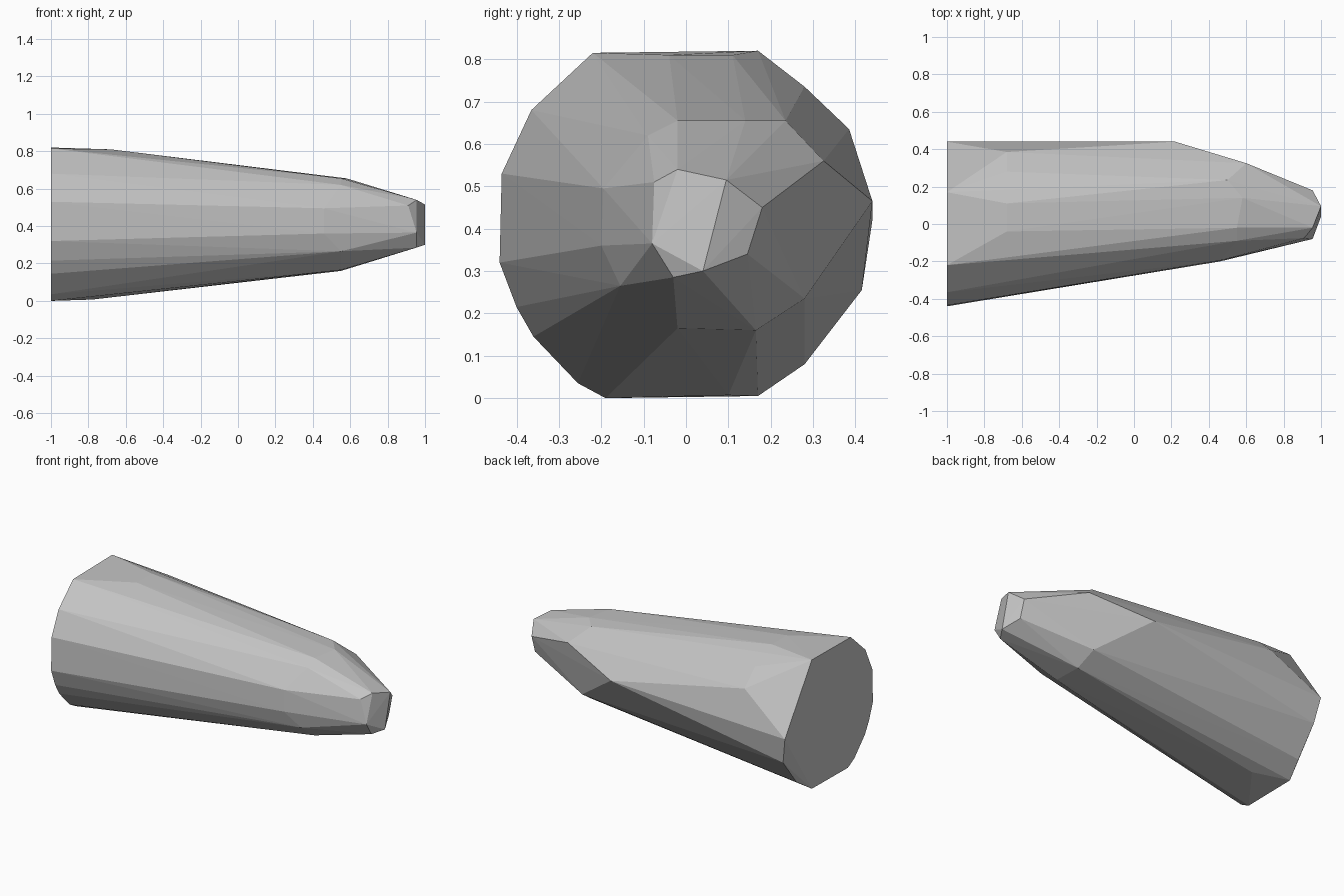
import bpy
import bmesh

default_cube = bpy.data.objects.get("Cube")
if default_cube:
    bpy.data.objects.remove(default_cube, do_unlink=True)


def flat_material(name, colour):
    material = bpy.data.materials.new(name)
    material.use_nodes = True
    material.diffuse_color = colour
    shader = material.node_tree.nodes["Principled BSDF"]
    shader.inputs["Base Color"].default_value = colour
    return material


def section(x, outline):
    """Place a (y, z) outline across the long axis at x."""
    return [(x, y, z) for y, z in outline]


def faceted_hull(name, points, material):
    """Wrap points in a convex shell with flat facets."""
    bm = bmesh.new()
    for point in points:
        bm.verts.new(point)
    result = bmesh.ops.convex_hull(bm, input=bm.verts)
    loose = {item for item in result["geom_interior"] + result["geom_unused"]
             if isinstance(item, bmesh.types.BMVert)}
    bmesh.ops.delete(bm, geom=list(loose), context="VERTS")
    # Merge the triangles that lie in one plane
    bmesh.ops.dissolve_limit(bm, angle_limit=0.01, verts=bm.verts, edges=bm.edges)
    bmesh.ops.recalc_face_normals(bm, faces=bm.faces)
    mesh = bpy.data.meshes.new(name)
    bm.to_mesh(mesh)
    bm.free()
    mesh.materials.append(material)
    body = bpy.data.objects.new(name, mesh)
    bpy.context.collection.objects.link(body)
    return body


# Wide flat end
base = section(-1, [(-.22, .815), (.17, .82), (.44, .42), (.17, .005),
                    (-.19, 0), (-.255, .035), (-.36, .145), (-.4, .215),
                    (-.44, .32), (-.435, .53), (-.365, .68)])

# Chipped corners just beyond the flat end
chips = section(-.97, [(.415, .255), (.28, .08)])
shoulder = section(-.68, [(-.04, .81), (.11, .81), (.28, .735), (.385, .635)])
belly = section(-.78, [(.1, .007)])

# Slanted cut on the back
cut = section(.22, [(.44, .465)]) + section(.6, [(.325, .56)])
cut += section(.53, [(.28, .235)])

# Bend where the long sides turn in to the tip
bend = section(.46, [(-.195, .495), (-.2, .36)])
bend += section(.55, [(-.155, .265), (-.02, .165), (.165, .16),
                      (-.02, .655), (-.09, .62)])
bend += section(.58, [(.14, .655)]) + section(.5, [(.235, .655)])

# Small blunt tip
tip = section(.955, [(-.02, .54), (-.08, .365), (-.03, .285),
                     (.18, .45), (.145, .34)])
tip += section(.91, [(-.075, .51)])
tip += section(1, [(.095, .515), (.04, .3)])

stone_grey = flat_material("stone grey", (.55, .55, .55, 1))
faceted_hull("tapered_stone", base + chips + shoulder + belly + cut + bend + tip,
             stone_grey)
